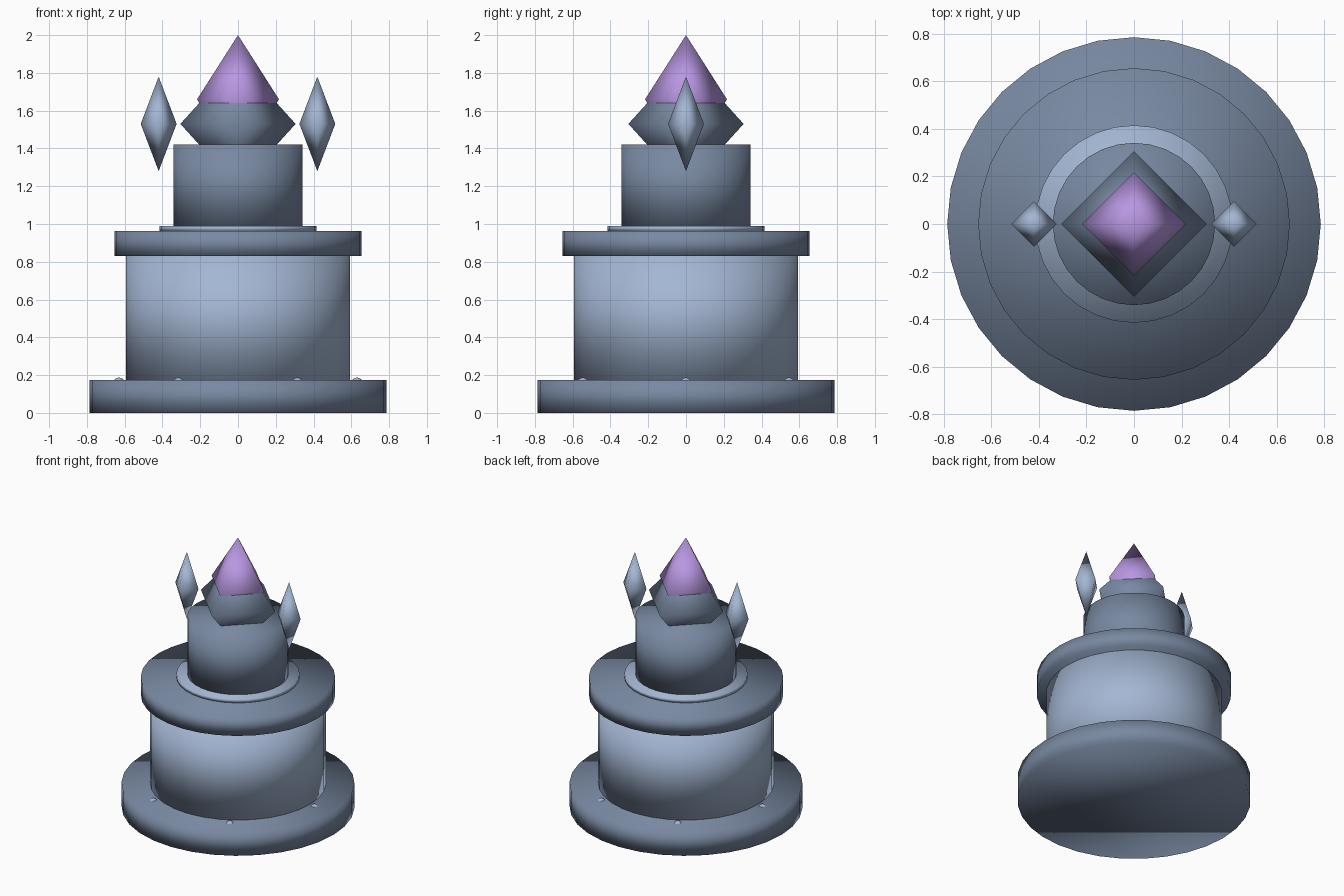
import bpy
import bmesh
from math import cos, sin, radians
from mathutils import Matrix

cube = bpy.data.objects.get("Cube")
if cube:
    bpy.data.objects.remove(cube, do_unlink=True)


def make_material(name, color):
    mat = bpy.data.materials.new(name)
    mat.use_nodes = True
    mat.diffuse_color = (*color, 1)
    mat.node_tree.nodes["Principled BSDF"].inputs["Base Color"].default_value = (*color, 1)
    return mat


slate = make_material("slate stone", (0.19, 0.25, 0.36))
pale = make_material("pale stone", (0.37, 0.47, 0.65))
violet = make_material("violet crystal", (0.48, 0.31, 0.76))


def finish(name, bm, mat):
    """Turn a bmesh into a softly shaded object."""
    bmesh.ops.recalc_face_normals(bm, faces=bm.faces)
    for face in bm.faces:
        face.smooth = True
    mesh = bpy.data.meshes.new(name)
    bm.to_mesh(mesh)
    bm.free()
    mesh.materials.append(mat)
    obj = bpy.data.objects.new(name, mesh)
    bpy.context.collection.objects.link(obj)


def drum(name, radius, bottom, top, mat):
    bm = bmesh.new()
    bmesh.ops.create_cone(bm, cap_ends=True, segments=32, radius1=radius,
                          radius2=radius, depth=top - bottom,
                          matrix=Matrix.Translation((0, 0, (bottom + top) / 2)))
    finish(name, bm, mat)


def gem(name, x, z, radius, half_height, mat):
    """Four-sided double pyramid with its corners on the axes."""
    bm = bmesh.new()
    girdle = [bm.verts.new((x + dx * radius, dy * radius, z))
              for dx, dy in ((1, 0), (0, 1), (-1, 0), (0, -1))]
    for side in (1, -1):
        tip = bm.verts.new((x, 0, z + side * half_height))
        for i in range(4):
            bm.faces.new((girdle[i], girdle[(i + 1) % 4], tip))
    finish(name, bm, mat)


# Stacked round tiers
drum("base_plinth", 0.785, 0, 0.175, slate)
drum("main_body", 0.592, 0.175, 0.83, pale)
drum("upper_rim", 0.655, 0.83, 0.963, slate)
drum("thin_collar", 0.415, 0.963, 0.99, pale)
drum("top_drum", 0.341, 0.99, 1.42, slate)

# Gems on and beside the drum
gem("crystal_socket", 0, 1.53, 0.305, 0.337, slate)
gem("crown_crystal", 0, 1.66, 0.217, 0.34, violet)
for side, label in ((1, "left"), (-1, "right")):
    gem(label + "_floating_shard", side * 0.42, 1.53, 0.095, 0.25, pale)

# Small studs around the foot of the body
for i in range(6):
    angle = radians(60 * i)
    bm = bmesh.new()
    bmesh.ops.create_uvsphere(
        bm, u_segments=12, v_segments=8, radius=0.03,
        matrix=Matrix.Translation((0.63 * cos(angle), 0.63 * sin(angle), 0.157)))
    finish("base_stud_%d" % (i + 1), bm, pale)
